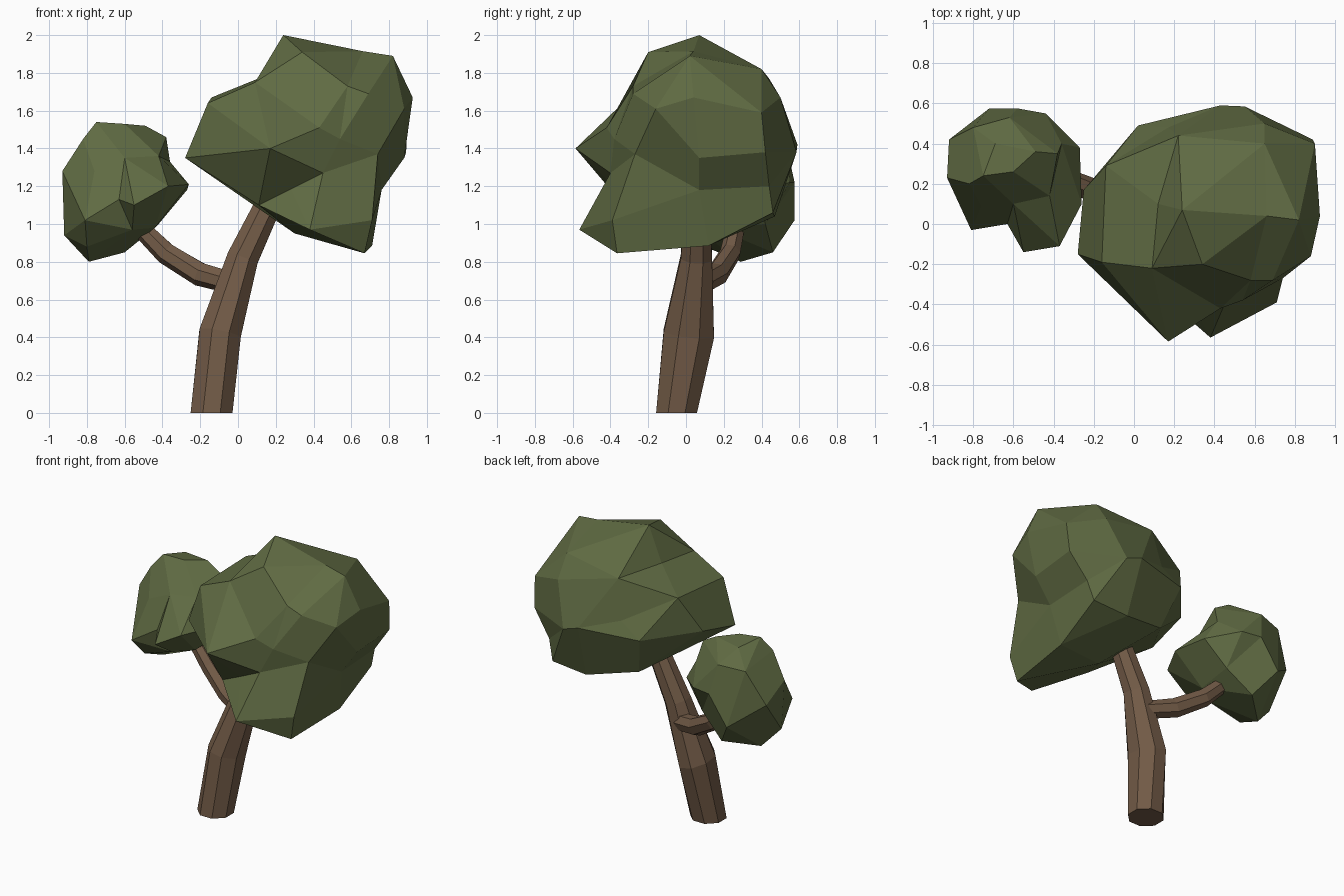
import bpy, bmesh, math
from mathutils import Vector


def material(name, rgb):
    m = bpy.data.materials.new(name)
    m.diffuse_color = (*rgb, 1)
    return m


bark = material("bark", (0.17, 0.105, 0.063))
leaf = material("leaf", (0.115, 0.145, 0.055))


def finish(name, bm, mat):
    bmesh.ops.recalc_face_normals(bm, faces=bm.faces[:])
    me = bpy.data.meshes.new(name)
    bm.to_mesh(me)
    bm.free()
    me.materials.append(mat)
    ob = bpy.data.objects.new(name, me)
    bpy.context.collection.objects.link(ob)


def limb(name, path, sides, mat):
    """Tapered flat-sided tube through (x, y, z, side radius, depth radius) stations."""
    bm = bmesh.new()
    pts = [Vector(p[:3]) for p in path]
    rings = []
    for i, p in enumerate(pts):
        d = pts[min(i + 1, len(pts) - 1)] - pts[max(i - 1, 0)]
        if i == 0 and p.z == 0:
            d = Vector((0, 0, 1))          # level cut on the ground
        d.normalize()
        u = Vector((0, 1, 0)).cross(d).normalized() * path[i][3]
        v = d.cross(u).normalized() * path[i][4]
        angles = [2 * math.pi * (k + 0.5) / sides for k in range(sides)]
        rings.append([bm.verts.new(p + u * math.cos(a) + v * math.sin(a)) for a in angles])
    for a, b in zip(rings, rings[1:]):
        for k in range(sides):
            n = (k + 1) % sides
            bm.faces.new((a[k], a[n], b[n], b[k]))
    bm.faces.new(rings[0])
    bm.faces.new(rings[-1])
    finish(name, bm, mat)


def crown(name, centre, pts, mat):
    """Faceted blob: connect corner points by direction from the centre, keeping dents."""
    c = Vector(centre)
    bm = bmesh.new()
    pairs = [(bm.verts.new((Vector(p) - c).normalized()), p) for p in pts]
    bmesh.ops.convex_hull(bm, input=bm.verts[:])
    for v, p in pairs:
        if v.is_valid:
            v.co = p
    bm.normal_update()
    # pair nearly flat triangles into quads
    bmesh.ops.join_triangles(bm, faces=bm.faces[:],
                             angle_face_threshold=math.radians(18),
                             angle_shape_threshold=math.radians(70))
    finish(name, bm, mat)


# Trunk and side branch
limb("trunk", [(-0.14, -0.05, 0, 0.12, 0.117), (-0.095, 0.015, 0.42, 0.12, 0.145),
               (0.025, 0.055, 0.82, 0.09, 0.09), (0.14, 0.06, 1.06, 0.078, 0.075),
               (0.22, 0.06, 1.22, 0.07, 0.07)], 8, bark)
limb("branch", [(-0.03, 0.09, 0.69, 0.06, 0.06), (-0.2, 0.165, 0.735, 0.065, 0.06),
                (-0.38, 0.235, 0.845, 0.06, 0.056), (-0.5, 0.26, 0.965, 0.052, 0.05),
                (-0.55, 0.27, 1.04, 0.045, 0.045)], 7, bark)

# Large crown: top, shoulder, waist and underside corners
crown("large_crown", (0.33, 0, 1.4), [
    (0.24, 0.07, 2.0), (0.34, -0.2, 1.91), (0.66, 0.04, 1.915), (0.82, 0.02, 1.89),
    (0.65, 0.4, 1.82), (0.22, 0.44, 1.77), (0.09, -0.22, 1.75), (0.12, 0.1, 1.775),
    (0.925, 0.04, 1.67), (0.9, 0.4, 1.59), (0.88, -0.16, 1.61), (0.58, -0.28, 1.73),
    (0.69, -0.28, 1.69), (-0.16, -0.19, 1.64), (-0.14, 0.29, 1.67), (0.65, 0.5, 1.67),
    (-0.28, -0.15, 1.35), (-0.25, 0.17, 1.42), (0.02, 0.49, 1.4), (0.17, 0.48, 1.5),
    (0.43, 0.59, 1.42), (0.55, 0.585, 1.38), (0.89, 0.42, 1.38), (0.88, 0.07, 1.35),
    (0.76, 0.07, 1.18), (0.76, 0.44, 1.2),
    (0.74, -0.27, 1.37), (0.54, -0.38, 1.45), (0.43, -0.42, 1.51), (0.17, -0.585, 1.4),
    (0.45, -0.4, 1.27), (0.28, -0.37, 1.185), (0.11, -0.33, 1.1), (0.38, -0.565, 0.97),
    (0.67, -0.365, 0.845), (0.71, -0.39, 1.02), (0.71, 0.12, 0.885), (0.72, 0.46, 1.06),
    (0.3, 0.0, 0.95), (0.1, 0.38, 1.12), (0.45, 0.47, 1.04)], leaf)

# Small crown
crown("small_crown", (-0.62, 0.25, 1.17), [
    (-0.75, 0.24, 1.54), (-0.6, 0.26, 1.53), (-0.49, 0.36, 1.52), (-0.69, 0.4, 1.51),
    (-0.62, 0.53, 1.42), (-0.38, 0.35, 1.46), (-0.8, 0.48, 1.4), (-0.82, 0.2, 1.45),
    (-0.92, 0.42, 1.17), (-0.93, 0.23, 1.28), (-0.92, 0.25, 0.94), (-0.79, 0.29, 0.8),
    (-0.58, 0.575, 1.22), (-0.72, 0.575, 1.02), (-0.44, 0.55, 1.22), (-0.36, 0.4, 1.33),
    (-0.27, 0.38, 1.18), (-0.26, 0.1, 1.21), (-0.37, -0.11, 1.2), (-0.55, -0.14, 1.1),
    (-0.63, 0.0, 1.13), (-0.81, -0.03, 1.02), (-0.76, 0.09, 1.28), (-0.6, 0.1, 1.35),
    (-0.42, 0.14, 1.36), (-0.44, 0.15, 0.98), (-0.6, 0.46, 0.85), (-0.42, 0.42, 1.0),
    (-0.56, 0.06, 0.97), (-0.8, 0.1, 0.88)], leaf)
